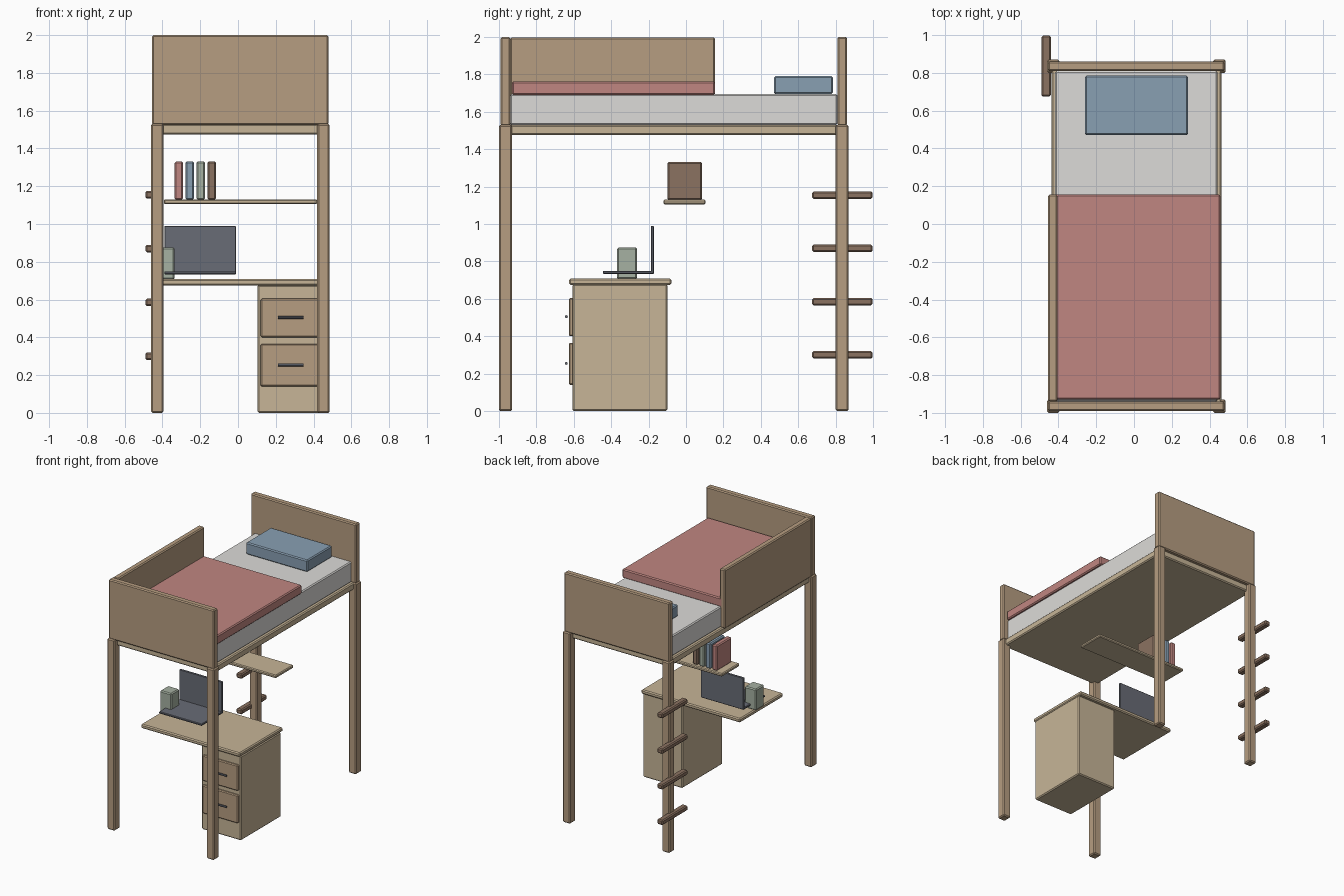
import bpy, math

if "Cube" in bpy.data.objects:
    bpy.data.objects.remove(bpy.data.objects["Cube"])

CX = 0.0125  # bed centre line
CY = -0.065


def mat(name, r, g, b):
    m = bpy.data.materials.new(name)
    m.diffuse_color = (r, g, b, 1)
    m.use_nodes = True
    m.node_tree.nodes["Principled BSDF"].inputs["Base Color"].default_value = m.diffuse_color
    return m


wood = mat("wood", 0.47, 0.34, 0.22)
pale = mat("pale_wood", 0.57, 0.46, 0.31)
dark = mat("dark_wood", 0.26, 0.17, 0.12)
white = mat("sheet_white", 0.72, 0.71, 0.69)
red = mat("soft_red", 0.53, 0.24, 0.22)
blue = mat("soft_blue", 0.25, 0.35, 0.45)
green = mat("soft_green", 0.38, 0.44, 0.36)
slate = mat("slate", 0.14, 0.15, 0.18)


def box(name, x, y, z, material, bevel=0.008):
    """Chamfered box from (min, max) ranges."""
    bpy.ops.mesh.primitive_cube_add(size=1, location=[sum(r) / 2 for r in (x, y, z)])
    o = bpy.context.object
    o.name = name
    size = [r[1] - r[0] for r in (x, y, z)]
    o.scale = size
    bpy.ops.object.transform_apply(location=False, rotation=False, scale=True)
    b = o.modifiers.new("chamfer", "BEVEL")
    b.width = min(bevel, 0.25 * min(size))
    b.segments = 1
    o.data.materials.append(material)
    return o


# posts and end boards
for end, y in (("front", -0.965), ("back", 0.835)):
    for side, x in (("left", CX - 0.44), ("right", CX + 0.44)):
        box(f"{end}_{side}_post", (x - 0.033, x + 0.033), (y - 0.035, y + 0.035), (0, 1.53), wood)
    box(f"{end}_end_board", (CX - 0.467, CX + 0.467), (y - 0.026, y + 0.026), (1.525, 2.0), wood)

# bed platform, bedding and side guard
box("bed_platform", (CX - 0.45, CX + 0.45), (-0.965, 0.835), (1.475, 1.53), pale)
box("mattress", (CX - 0.43, CX + 0.43), (-0.94, 0.81), (1.53, 1.695), white)
box("blanket", (-0.43, 0.458), (-0.93, 0.155), (1.69, 1.763), red)
box("pillow", (-0.26, 0.285), (0.47, 0.785), (1.695, 1.79), blue)
box("side_guard", (-0.455, -0.405), (-0.94, 0.155), (1.525, 1.998), wood)

# ladder rungs on the back left post
for i in range(4):
    z = 0.30 + 0.285 * i
    box(f"ladder_rung_{i + 1}", (-0.49, -0.44), (0.675, 0.997), (z - 0.02, z + 0.02), dark)

# desk with drawer cabinet
box("desk_top", (-0.425, 0.453), (-0.625, -0.078), (0.675, 0.708), pale)
box("drawer_cabinet", (0.103, 0.453), (-0.608, -0.1), (0, 0.678), pale)
for i, (z0, z1) in enumerate(((0.14, 0.365), (0.40, 0.605))):
    box(f"drawer_front_{i + 1}", (0.12, 0.436), (-0.626, -0.6), (z0, z1), wood)
    bpy.ops.mesh.primitive_cylinder_add(vertices=8, radius=0.008, depth=0.135,
                                        location=(0.278, -0.64, (z0 + z1) / 2 + 0.002),
                                        rotation=(0, math.pi / 2, 0))
    bpy.context.object.name = f"drawer_handle_{i + 1}"
    bpy.context.object.data.materials.append(slate)

# laptop and pen cup
box("laptop_base", (-0.39, -0.01), (-0.445, -0.172), (0.733, 0.749), slate, 0.004)
box("laptop_screen", (-0.39, -0.01), (-0.188, -0.172), (0.735, 0.99), slate, 0.004)
box("pen_cup", (-0.437, -0.335), (-0.368, -0.262), (0.705, 0.875), green)

# shelf with books
box("shelf", (CX - 0.405, CX + 0.408), (-0.12, 0.105), (1.105, 1.13), pale)
for i, m in enumerate((red, blue, green, dark)):
    x = -0.313 + 0.058 * i
    box(f"book_{i + 1}", (x - 0.022, x + 0.022), (-0.1, 0.086), (1.128, 1.332), m)
